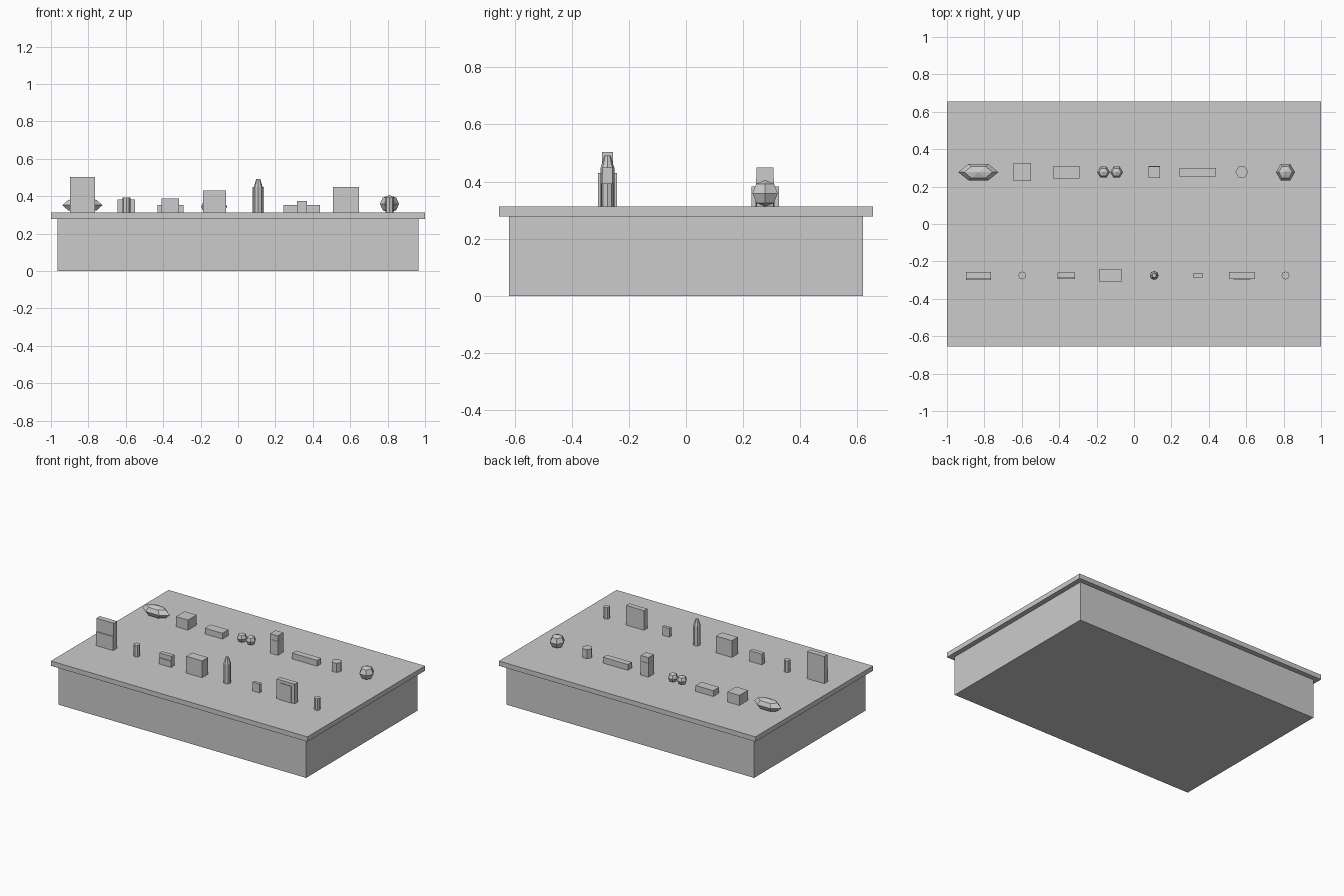
import bpy, bmesh
from math import sin, cos, pi

if "Cube" in bpy.data.objects:
    bpy.data.objects.remove(bpy.data.objects["Cube"])

GREY = bpy.data.materials.new("plain grey")
GREY.use_nodes = True
GREY.diffuse_color = (0.6, 0.6, 0.6, 1)
GREY.node_tree.nodes["Principled BSDF"].inputs["Base Color"].default_value = (0.6, 0.6, 0.6, 1)

TOP = 0.312     # height of the table surface
BACK, FRONT = 0.277, -0.275   # the two rows of pieces


def finish(name, bm):
    bmesh.ops.recalc_face_normals(bm, faces=bm.faces)
    mesh = bpy.data.meshes.new(name)
    bm.to_mesh(mesh)
    bm.free()
    mesh.materials.append(GREY)
    obj = bpy.data.objects.new(name, mesh)
    bpy.context.collection.objects.link(obj)
    return obj


def box(name, x, y, half_x, half_y, z0, z1):
    bm = bmesh.new()
    bmesh.ops.create_cube(bm, size=1)
    for v in bm.verts:
        v.co.x = x + v.co.x * 2 * half_x
        v.co.y = y + v.co.y * 2 * half_y
        v.co.z = z1 if v.co.z > 0 else z0
    return finish(name, bm)


def turned(name, x, y, profile, sides, squash=1.0):
    """Spin (radius, height) pairs about a vertical axis; radius 0 makes a pole."""
    bm = bmesh.new()
    rings = []
    for r, z in profile:
        count = sides if r else 1
        rings.append([bm.verts.new((x + r * cos(2 * pi * i / sides),
                                    y + r * squash * sin(2 * pi * i / sides), z))
                      for i in range(count)])
    for low, high in zip(rings, rings[1:]):
        for i in range(sides):
            j = (i + 1) % sides
            corners = [low[i % len(low)], low[j % len(low)],
                       high[j % len(high)], high[i % len(high)]]
            bm.faces.new(list(dict.fromkeys(corners)))
    for ring in (rings[0], rings[-1]):
        if len(ring) > 1:
            bm.faces.new(ring)
    return finish(name, bm)


def ball(name, x, y, z, radius, half_height, squash=1.0):
    steps = [-pi / 2 + pi * k / 4 for k in range(5)]
    profile = [(0 if k in (0, 4) else radius * cos(a), z + half_height * sin(a))
               for k, a in enumerate(steps)]
    return turned(name, x, y, profile, 6, squash)


# Table
box("table_base", 0, 0, 0.965, 0.62, 0, 0.278)
box("table_top", 0, 0, 1, 0.655, 0.278, TOP)

# Back row
ball("long_faceted_lozenge", -0.832, BACK, 0.352, 0.107, 0.04, 0.47)
box("square_block", -0.597, BACK, 0.047, 0.048, TOP, 0.383)
box("low_block", -0.361, BACK, 0.069, 0.033, TOP, 0.353)
for side, x in (("right", -0.163), ("left", -0.093)):
    ball("small_ball_" + side, x, BACK, 0.345, 0.034, 0.033)
box("carton_body", 0.108, BACK, 0.031, 0.032, TOP, 0.41)
box("carton_cap", 0.108, BACK, 0.03, 0.03, 0.41, 0.449)
box("long_bar", 0.341, BACK, 0.097, 0.022, TOP, 0.353)
turned("hexagonal_pot", 0.576, BACK, [(0.034, TOP), (0.034, 0.376)], 6)
ball("large_ball", 0.81, BACK, 0.359, 0.051, 0.047)

# Front row
box("tall_board", -0.832, FRONT, 0.067, 0.019, TOP, 0.503)
box("tall_board_front", -0.832, FRONT - 0.021, 0.067, 0.003, TOP, 0.41)
for name, x in (("thin_can_right", -0.597), ("thin_can_left", 0.81)):
    turned(name, x, FRONT, [(0.021, TOP), (0.021, 0.394)], 8)
box("small_board", -0.362, FRONT, 0.047, 0.015, TOP, 0.388)
box("small_board_front", -0.362, FRONT - 0.017, 0.047, 0.003, TOP, 0.355)
box("thick_block", -0.126, FRONT, 0.062, 0.033, TOP, 0.43)
turned("bottle", 0.108, FRONT,
       [(0.024, TOP), (0.024, 0.448), (0.011, 0.491)], 8)
box("tiny_block", 0.342, FRONT, 0.027, 0.011, TOP, 0.374)
box("framed_board", 0.577, FRONT, 0.07, 0.018, TOP, 0.45)
box("framed_board_panel", 0.577, FRONT - 0.019, 0.045, 0.003, TOP, 0.43)
